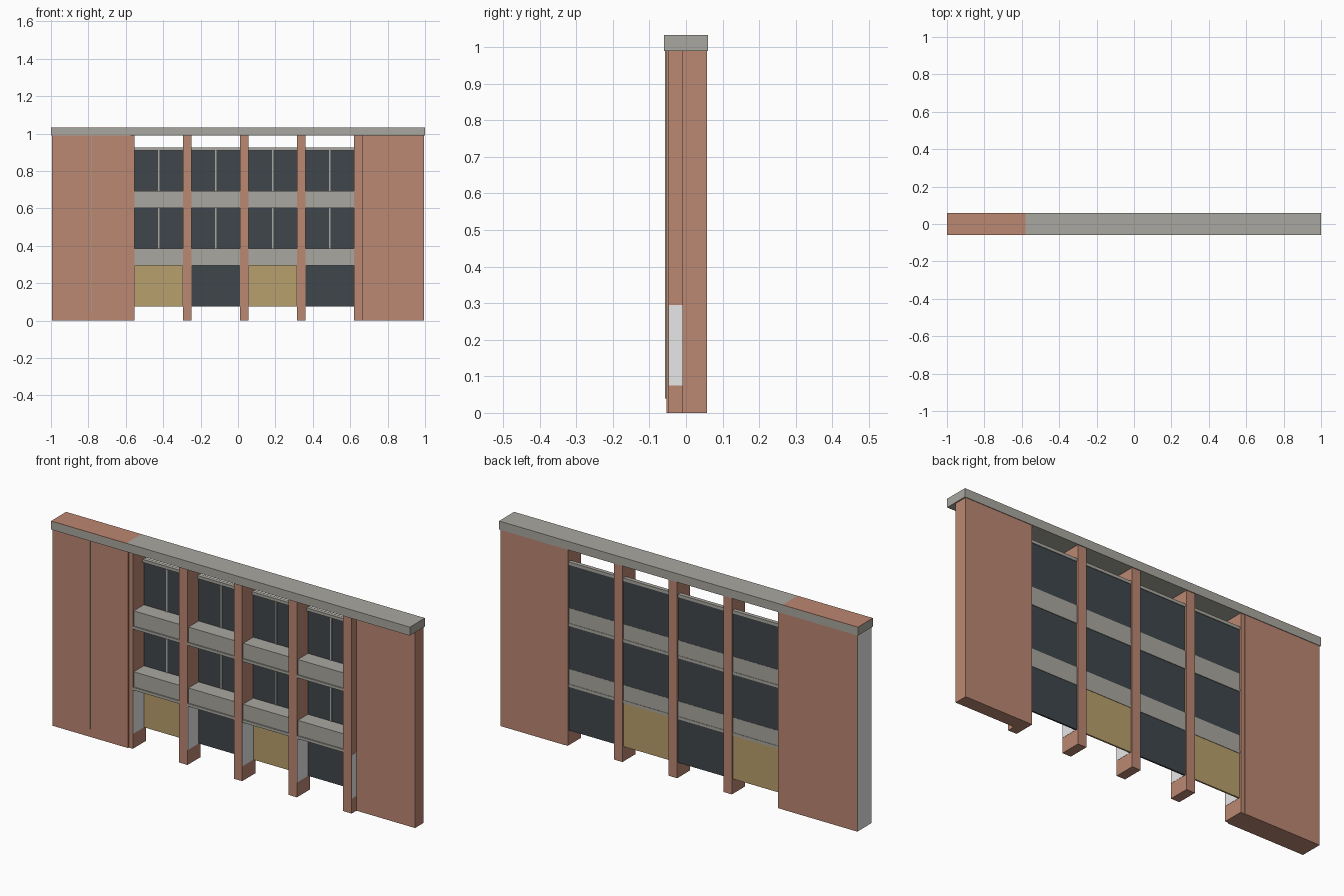
import bpy

cube = bpy.data.objects.get("Cube")
if cube:
    bpy.data.objects.remove(cube, do_unlink=True)


def material(name, rgb):
    m = bpy.data.materials.new(name)
    m.use_nodes = True
    color = (*rgb, 1)
    m.diffuse_color = color
    bsdf = m.node_tree.nodes["Principled BSDF"]
    bsdf.inputs["Base Color"].default_value = color
    bsdf.inputs["Roughness"].default_value = 0.8
    return m


BRICK = material("brick", (0.50, 0.245, 0.17))
CONCRETE = material("concrete", (0.40, 0.39, 0.35))
GLASS = material("dark_glass", (0.051, 0.061, 0.072))
TAN = material("tan_panel", (0.48, 0.35, 0.15))
GREY = material("light_grey", (0.8, 0.8, 0.8))


def box(name, x, y, z, mat):
    """Axis-aligned block from (low, high) ranges."""
    verts = [(a, b, c) for a in x for b in y for c in z]
    faces = [(0, 1, 3, 2), (4, 6, 7, 5), (0, 4, 5, 1),
             (2, 3, 7, 6), (0, 2, 6, 4), (1, 5, 7, 3)]
    mesh = bpy.data.meshes.new(name)
    mesh.from_pydata(verts, [], faces)
    mesh.materials.append(mat)
    ob = bpy.data.objects.new(name, mesh)
    bpy.context.collection.objects.link(ob)
    return ob


BACK = 0.057
EAVES = 0.99

# Roof slab, with a brick top over the wide wall
box("roof_slab", (-1, 1), (-0.06, 0.06), (EAVES, 1.03), CONCRETE)
box("roof_brick_cover", (-1, -0.58), (-0.06, 0.06), (1.03, 1.033), BRICK)
box("roof_concrete_cover", (-0.58, 1), (-0.06, 0.06), (1.03, 1.033), CONCRETE)

# Solid end walls; the outer end of the wide wall is light grey
wide_wall = box("right_wall", (-0.995, -0.575), (-0.054, BACK), (0, EAVES), BRICK)
wide_wall.data.materials.append(GREY)
for face in wide_wall.data.polygons:
    if face.center.x < -0.99:
        face.material_index = 1
box("wall_joint", (-0.787, -0.784), (-0.057, -0.05), (0.04, EAVES), CONCRETE)
box("left_wall", (0.64, 0.994), (-0.01, BACK), (0, EAVES), BRICK)

# Row of five columns, with light grey guards on their lower sides
STEP = 0.305
FIRST = -0.6
WIDTH = 0.047
for i in range(5):
    x = FIRST + i * STEP
    box(f"column_{i + 1}", (x, x + WIDTH), (-0.048, BACK - 0.001), (0, EAVES), BRICK)
    box(f"column_guard_{i + 1}", (x - 0.001, x + WIDTH + 0.001), (-0.046, 0.04),
        (0.075, 0.295), GREY)

# Four bays of panels, windows and parapets
for i in range(4):
    left = FIRST + WIDTH + i * STEP
    bay = (left, left + STEP - WIDTH)
    mid = sum(bay) / 2
    n = i + 1
    box(f"ground_panel_{n}", bay, (0.04, 0.048), (0.075, 0.295), GLASS if i % 2 else TAN)
    for floor, base in enumerate((0.295, 0.602), 1):
        tag = f"{n}_{floor}"
        box("floor_edge_" + tag, bay, (-0.046, 0.05), (base, base + 0.014), CONCRETE)
        box("parapet_" + tag, bay, (-0.04, 0.048), (base + 0.014, base + 0.09), CONCRETE)
        top = 0.602 if floor == 1 else 0.91
        box("window_" + tag, bay, (0.04, 0.047), (base + 0.09, top), GLASS)
        box("mullion_" + tag, (mid - 0.004, mid + 0.004), (0.037, 0.045),
            (base + 0.09, top), CONCRETE)
    box(f"window_head_{n}", bay, (0.03, 0.05), (0.91, 0.925), CONCRETE)
